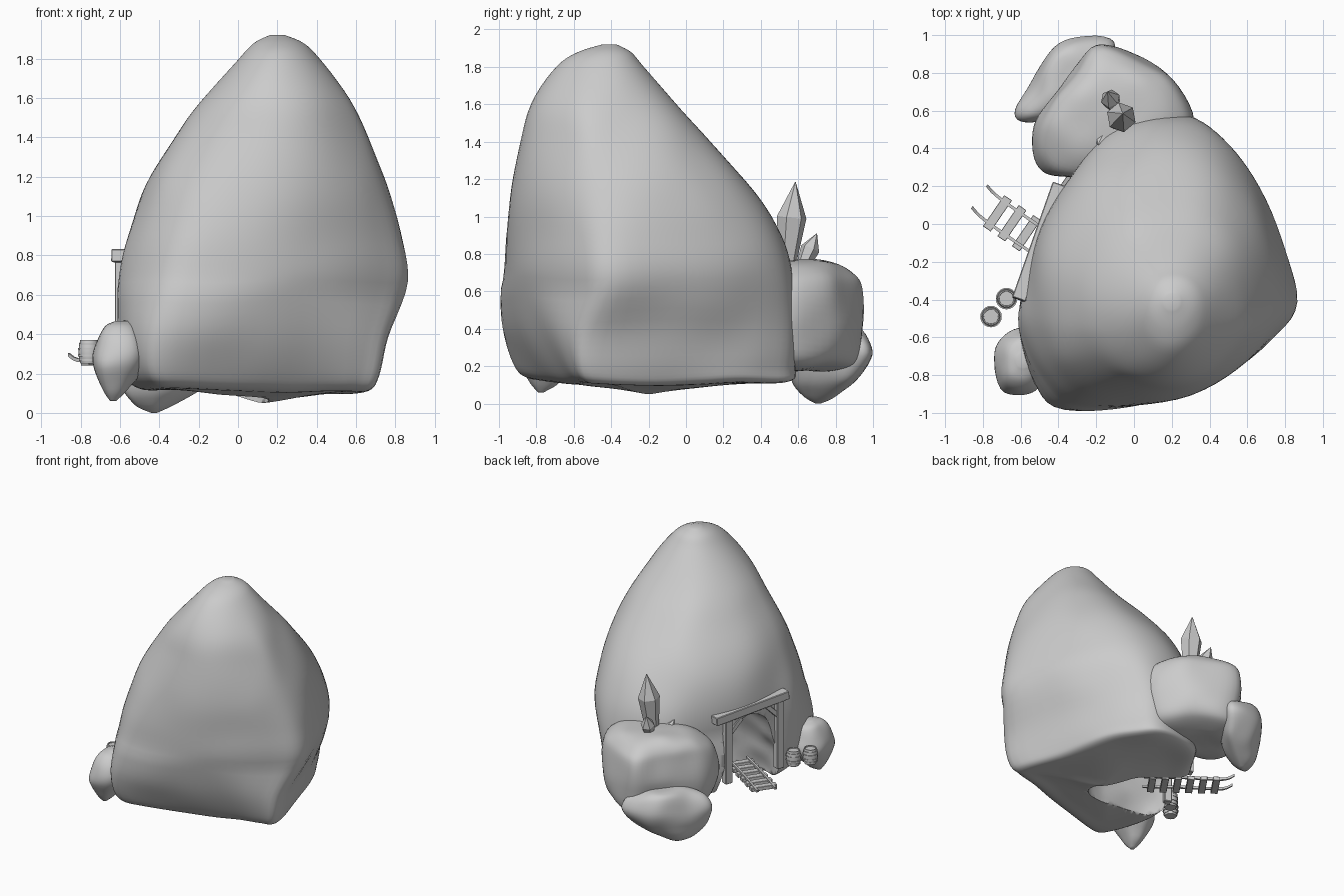
import bpy, bmesh, math
from mathutils import Vector, Matrix, noise

if "Cube" in bpy.data.objects:
    bpy.data.objects.remove(bpy.data.objects["Cube"])


def spline(pts, n, closed):
    """Catmull-Rom resampling, n samples per span."""
    c, out = len(pts), []
    get = (lambda i: pts[i % c]) if closed else (lambda i: pts[max(0, min(c - 1, i))])
    for i in range(c if closed else c - 1):
        p = [get(i + k) for k in (-1, 0, 1, 2)]
        for s in range(n):
            t = s / n
            out.append([0.5 * (2 * b + (d - a) * t + (2 * a - 5 * b + 4 * d - e) * t * t
                               + (3 * b - a - 3 * d + e) * t ** 3) for a, b, d, e in zip(*p)])
    return out if closed else out + [list(pts[-1])]


def finish(name, bm, smooth=None):
    bmesh.ops.recalc_face_normals(bm, faces=bm.faces)
    me = bpy.data.meshes.new(name)
    bm.to_mesh(me)
    bm.free()
    ob = bpy.data.objects.new(name, me)
    bpy.context.collection.objects.link(ob)
    bpy.ops.object.select_all(action='DESELECT')
    bpy.context.view_layer.objects.active = ob
    ob.select_set(True)
    if smooth:
        bpy.ops.object.shade_smooth_by_angle(angle=math.radians(smooth))
    return ob


def skin(bm, rings):
    vs = [[bm.verts.new(p) for p in r] for r in rings]
    n = len(vs[0])
    for a, b in zip(vs, vs[1:]):
        for i in range(n):
            bm.faces.new((a[i], a[(i + 1) % n], b[(i + 1) % n], b[i]))
    bm.faces.new(vs[0][::-1])
    bm.faces.new(vs[-1])


def unit_outline(outline):
    o = spline(outline, 5, True)
    x0, x1 = min(p[0] for p in o), max(p[0] for p in o)
    y0, y1 = min(p[1] for p in o), max(p[1] for p in o)
    return [Vector(((2 * p[0] - x0 - x1) / (x1 - x0), (2 * p[1] - y0 - y1) / (y1 - y0))) for p in o]


def boulder(name, outline, levels, bump=0.02, freq=3, base=None, tilt=0):
    """Loft an outline through levels (z, x0, x1, y0, y1, k): k > 0 rounds, k < 0 blends to base."""
    unit = unit_outline(outline)
    foot = unit_outline(base or outline)
    rings = []
    for z, a, b, c, d, k in spline(levels, 5, False):
        ring = []
        for u, g in zip(unit, foot):
            w = u.lerp(u.normalized(), k) if k > 0 else u.lerp(g, -k)
            p = Vector(((a + b) / 2 + w.x * (b - a) / 2, (c + d) / 2 + w.y * (d - c) / 2, z))
            p.z -= tilt * p.x * max(0, 1 - z / .6)
            f = min(1, (b - a) / 0.3)
            ring.append(p + noise.noise_vector(p * freq) * bump * f)
        rings.append(ring)
    bm = bmesh.new()
    skin(bm, rings)
    return finish(name, bm, 50)


# mountain
mountain = boulder("mountain",
    [(-.32, -1), (.08, -.97), (.42, -.83), (.7, -.63), (.86, -.42), (.76, -.06), (.63, .27),
     (.47, .49), (.3, .59), (.06, .58), (-.17, .48), (-.36, .22), (-.5, -.06), (-.58, -.32),
     (-.61, -.55), (-.52, -.82)],
    [(.055, .1, .14, -.22, -.18, -1), (.09, -.15, .35, -.45, .05, -1), (.115, -.35, .52, -.68, .35, -1),
     (.125, -.5, .66, -.85, .57, -1), (.2, -.58, .72, -.93, .59, -.9), (.4, -.61, .77, -.99, .59, -.5),
     (.67, -.61, .86, -.985, .565, .1), (.9, -.57, .84, -.98, .5, .4), (1.15, -.48, .775, -.95, .35, .65),
     (1.4, -.32, .67, -.89, .14, .75), (1.6, -.18, .56, -.82, -.05, .85), (1.8, -.01, .41, -.68, -.22, 1),
     (1.88, .07, .33, -.57, -.29, 1), (1.92, .16, .24, -.45, -.37, 1)], .022, 2.5,
    [(-.38, -.91), (.05, -.77), (.4, -.65), (.62, -.6), (.72, -.52), (.61, -.1), (.52, .2),
     (.41, .41), (.27, .56), (.06, .57), (-.17, .47), (-.36, .22), (-.5, -.06), (-.57, -.32),
     (-.57, -.55), (-.5, -.81)], .03)

# cave hollow, open at the mouth and underneath
AXIS = math.atan2(-.35, .94)
bm = bmesh.new()
bmesh.ops.create_icosphere(bm, subdivisions=5, radius=1)
bmesh.ops.transform(bm, verts=bm.verts, matrix=Matrix.Translation((-.45, -.11, .12))
                    @ Matrix.Rotation(AXIS, 4, 'Z') @ Matrix.Diagonal((.63, .27, .63, 1)))
for v in bm.verts:
    v.co += noise.noise_vector(v.co * 5) * .03
cutter = finish("cave_cutter", bm, 50)
bpy.context.view_layer.objects.active = mountain
mod = mountain.modifiers.new("cave", 'BOOLEAN')
mod.operation, mod.object, mod.solver = 'DIFFERENCE', cutter, 'EXACT'
bpy.ops.object.modifier_apply(modifier="cave")
bpy.data.objects.remove(cutter)

# side boulders
boulder("back_boulder",
    [(-.4, .25), (-.53, .33), (-.55, .48), (-.47, .65), (-.33, .82), (-.2, .96), (0, .91),
     (.2, .77), (.32, .55), (.2, .35), (-.1, .25)],
    [(.18, -.2, -.05, .55, .65, 0), (.19, -.4, .15, .36, .85, 0), (.26, -.49, .27, .28, .92, 0),
     (.45, -.54, .32, .24, .95, 0), (.62, -.52, .3, .25, .94, 0), (.7, -.46, .22, .32, .89, .1),
     (.755, -.32, .08, .44, .8, .2), (.77, -.15, -.1, .6, .65, .2)], .025, 4)
boulder("low_boulder",
    [(-.62, .62), (-.56, .56), (-.35, .6), (-.15, .8), (-.1, .96), (-.28, 1), (-.42, .94), (-.54, .78)],
    [(0, -.44, -.41, .69, .72, .3), (.04, -.53, -.31, .62, .8, .2), (.14, -.6, -.16, .57, .92, 0),
     (.26, -.63, -.1, .54, 1, 0), (.36, -.57, -.13, .57, .97, 0), (.41, -.46, -.24, .67, .88, .2),
     (.42, -.37, -.34, .76, .79, .3)], .025, 5)
boulder("front_boulder",
    [(-.74, -.72), (-.7, -.87), (-.58, -.9), (-.48, -.84), (-.46, -.65), (-.58, -.57), (-.7, -.62)],
    [(.06, -.65, -.62, -.79, -.76, .2), (.12, -.69, -.56, -.84, -.67, .1), (.25, -.74, -.47, -.9, -.56, 0),
     (.36, -.72, -.48, -.89, -.57, 0), (.44, -.68, -.51, -.83, -.61, .2), (.47, -.62, -.55, -.76, -.69, .3)],
    .015, 7)


def bar(name, a, b, w, h):
    """Box of width w and height h running from a to b."""
    a, b = Vector(a), Vector(b)
    d = (b - a).normalized()
    ref = Vector((0, 0, 1)) if abs(d.z) < .95 else Vector((.94, -.35, 0))
    s = d.cross(ref).normalized()
    m = Matrix((d * (b - a).length, s * w, s.cross(d) * h)).transposed().to_4x4()
    m.translation = (a + b) / 2
    bm = bmesh.new()
    bmesh.ops.create_cube(bm, size=1, matrix=m)
    bmesh.ops.bevel(bm, geom=bm.edges[:], offset=min(w, h) * .07, segments=1, affect='EDGES')
    return finish(name, bm)


# mine entrance frame
bar("lintel", (-.395, .21, .755), (-.61, -.4, .8), .075, .065)
for name, x, y, s, z in (("left", -.435, .1, -1, .73), ("right", -.59, -.33, 1, .77)):
    bar(name + "_post", (x, y, .23), (x, y, z), .06, .055)
    bar(name + "_brace", (x, y, z - .13), (x + .12 * .35 * s, y + .12 * .94 * s, z - .01), .035, .035)

# track
start, end = Vector((-.83, .13, .26)), Vector((-.29, -.24, .24))
run = (end - start).normalized()
side = Vector((-run.y, run.x, 0)).normalized()
for name, s in (("left_rail", -1), ("right_rail", 1)):
    pts = []
    for t, lift, drift in ((0, .035, .02), (.1, .01, .005), (.3, .012, 0), (.6, .018, 0), (1, .015, 0)):
        pts.append(start.lerp(end, t) + side * (s * .07 + drift) + Vector((0, 0, lift)))
    path = [Vector(p) for p in spline(pts, 3, False)]
    bm = bmesh.new()
    skin(bm, [[p + side * i * .008 + Vector((0, 0, j * .009))
               for i, j in ((-1, -1), (1, -1), (1, 1), (-1, 1))] for p in path])
    finish(name, bm)
for i in range(6):
    c = start + run * (.13 + i * .093)
    bar("tie_%d" % i, c - side * .1, c + side * .1, .05, .03)


def lathe(name, profile, sides, matrix, smooth=None):
    bm = bmesh.new()
    skin(bm, [[matrix @ Vector((r * math.cos(2 * math.pi * i / sides),
                                r * math.sin(2 * math.pi * i / sides), z))
               for i in range(sides)] for r, z in profile])
    return finish(name, bm, smooth)


# barrels with hoops
for i, (x, y) in enumerate(((-.757, -.49), (-.675, -.395))):
    m = Matrix.Translation((x, y, .25))
    lathe("barrel_%d" % i, [(.043, 0), (.051, .03), (.054, .06), (.051, .09), (.045, .12),
                            (.039, .12), (.038, .112)], 20, m, 40)
    for j, (r, z) in enumerate(((.049, .018), (.055, .042), (.055, .076), (.05, .1))):
        lathe("hoop_%d_%d" % (i, j), [(r, z - .005), (r + .002, z - .005), (r + .002, z + .005),
                                      (r, z + .005)], 20, m, 40)

# crystals
for name, base, tip, r in (("large_crystal", (-.08, .53, .66), (-.06, .585, 1.185), .08),
                           ("small_crystal", (-.1, .6, .68), (-.14, .7, .91), .052),
                           ("low_crystal", (-.13, .48, .64), (-.19, .42, .79), .045)):
    base, tip = Vector(base), Vector(tip)
    d = tip - base
    m = Matrix.Translation(base) @ d.to_track_quat('Z', 'Y').to_matrix().to_4x4()
    L = d.length
    lathe(name, [(r * .5, 0), (r, L * .64), (r * .02, L)], 6, m)
